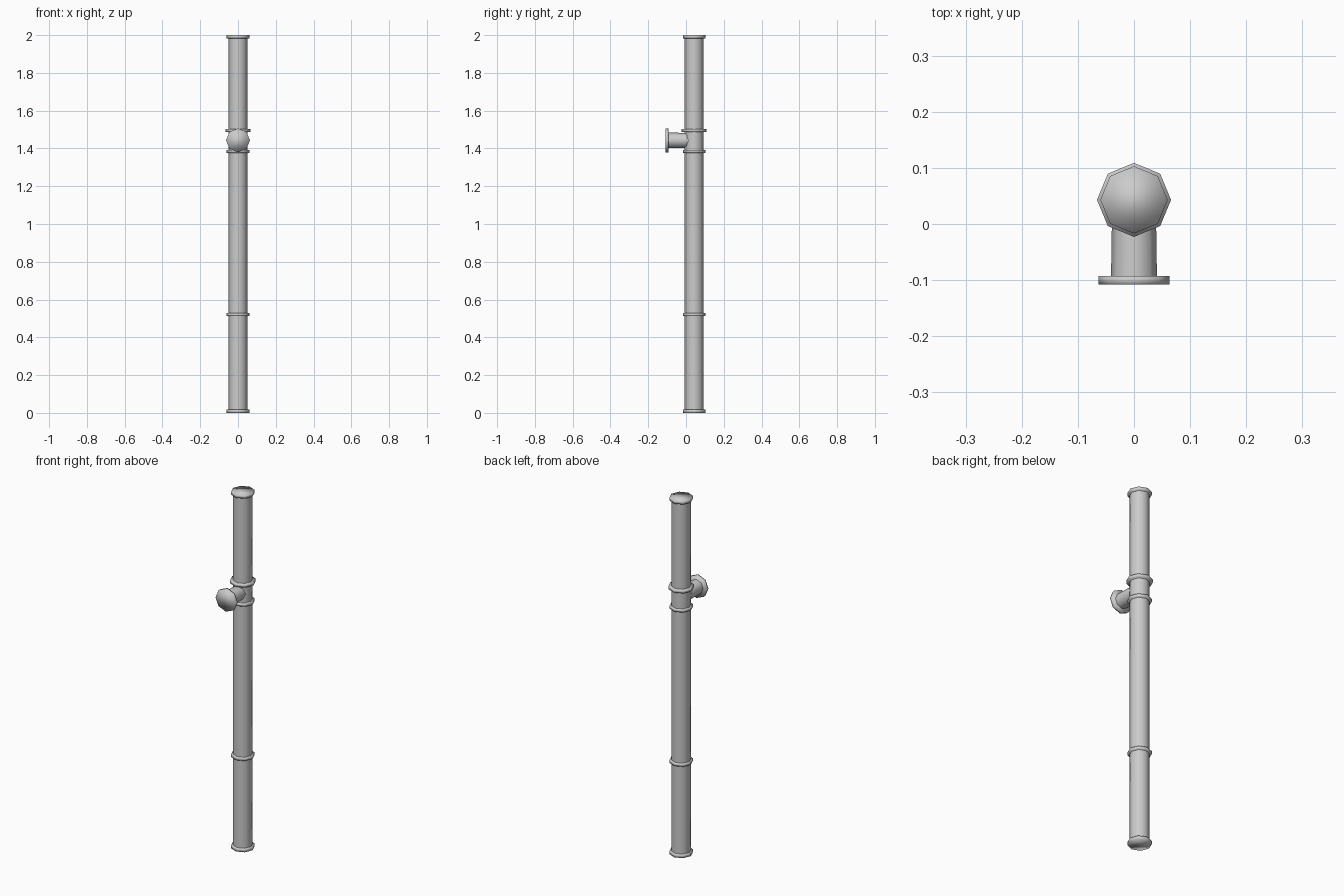
import bpy, bmesh
from math import pi
from mathutils import Matrix

if "Cube" in bpy.data.objects:
    bpy.data.objects.remove(bpy.data.objects["Cube"])

SIDES = 8
PIPE_Y = 0.043
BRANCH_Z = 1.443


def tube(name, r1, r2, a, b, along_y=False, caps=True):
    """Octagonal tube from a to b with corners on the axes, along z or y."""
    bm = bmesh.new()
    bmesh.ops.create_cone(bm, cap_ends=caps, segments=SIDES,
                          radius1=r1, radius2=r2, depth=b - a)
    mid = (a + b) / 2
    if along_y:
        m = Matrix.Translation((0, mid, BRANCH_Z)) @ Matrix.Rotation(-pi / 2, 4, 'X')
    else:
        m = Matrix.Translation((0, PIPE_Y, mid))
    bm.transform(m)
    for f in bm.faces:
        f.smooth = True
    me = bpy.data.meshes.new(name)
    bm.to_mesh(me)
    bm.free()
    ob = bpy.data.objects.new(name, me)
    bpy.context.collection.objects.link(ob)
    return ob


# Upright pipe sections, open ends hidden inside the collars
joints = [0.01, 0.52, 1.385, 1.495, 1.99]
names = ["lower_pipe", "middle_pipe", "tee_body", "upper_pipe"]
for n, a, b in zip(names, joints, joints[1:]):
    tube(n, 0.05, 0.05, a, b, caps=False)

# Collars and end flanges
for n, r, a, b in [("bottom_flange", 0.06, 0.0, 0.018),
                   ("lower_collar", 0.06, 0.512, 0.528),
                   ("tee_lower_collar", 0.06, 1.377, 1.393),
                   ("tee_upper_collar", 0.066, 1.487, 1.503),
                   ("top_flange", 0.06, 1.983, 2.0)]:
    tube(n, r, r, a, b)

# Side branch with its end flange, facing the front
tube("branch_pipe", 0.041, 0.039, -0.10, 0.03, along_y=True, caps=False)
tube("branch_flange", 0.0635, 0.0635, -0.108, -0.093, along_y=True)
